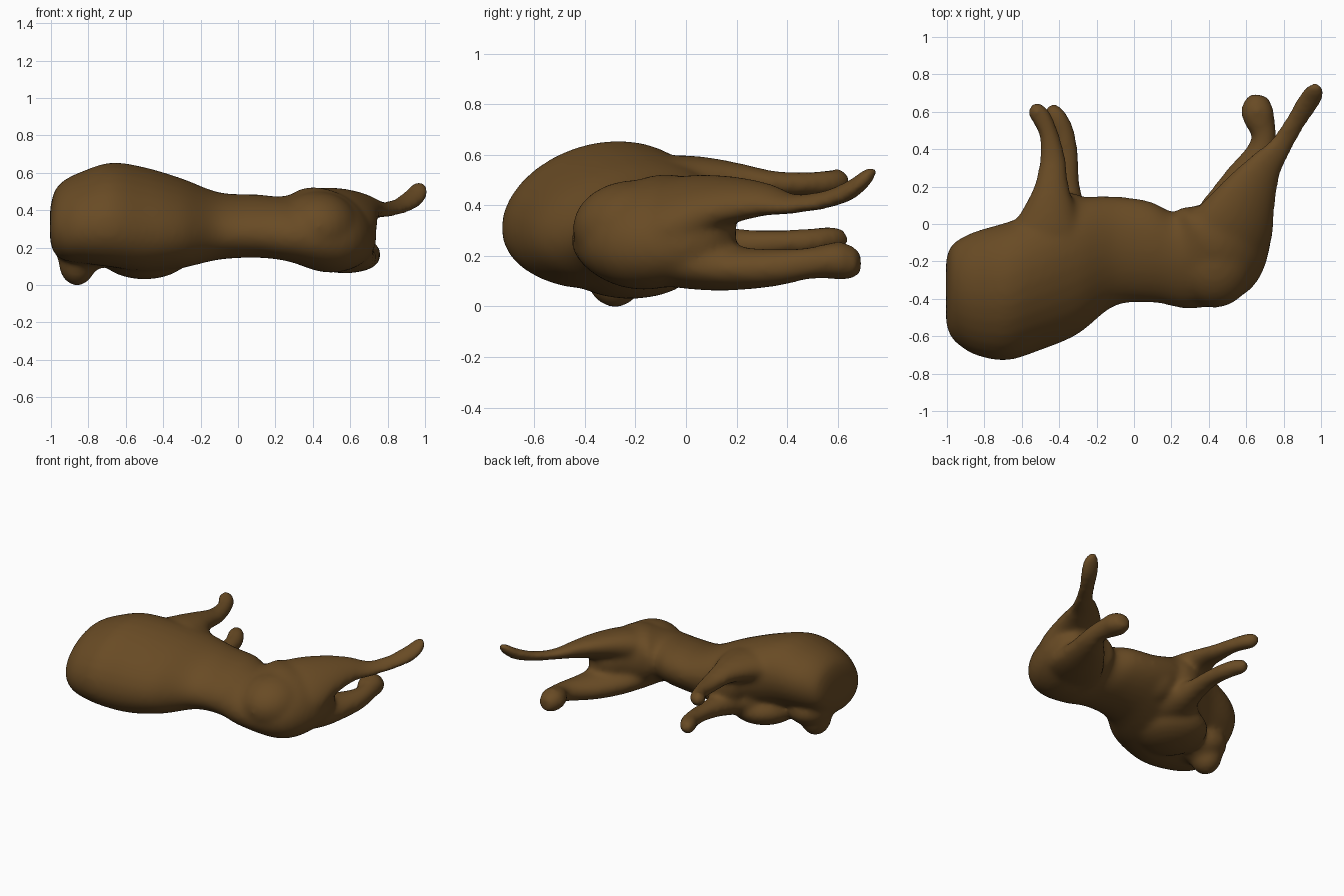
import bpy, bmesh, math
from mathutils import Vector

bm = bmesh.new()


def catmull(p, steps=5):
    """Smoothly resample a list of section tuples."""
    p = [Vector(q) for q in p]
    out = []
    for i in range(len(p) - 1):
        a, b, c, d = p[max(i - 1, 0)], p[i], p[i + 1], p[min(i + 2, len(p) - 1)]
        for s in range(steps):
            t = s / steps
            out.append(b + (c - a) * (t / 2) + (2 * a - 5 * b + 4 * c - d) * (t * t / 2)
                       + (3 * b - a - 3 * c + d) * (t ** 3 / 2))
    return out + [p[-1]]


def loft(sections, n=28, shear=0.0):
    """Loft ellipses (x, y, z, half width, half height[, heading]); shear leans the top sideways."""
    secs = catmull(sections)
    rings = []
    for i, s in enumerate(secs):
        a, b = secs[max(i - 1, 0)], secs[min(i + 1, len(secs) - 1)]
        tan = Vector((b[0] - a[0], b[1] - a[1], 0)).normalized()
        if len(s) > 5:
            h = math.radians(s[5])
            tan = Vector((math.cos(h), math.sin(h), 0))
        side = Vector((-tan.y, tan.x, 0))
        ring = []
        for k in range(n):
            t = 2 * math.pi * k / n
            c, u = math.cos(t), math.sin(t)
            pos = Vector(s[:3]) + side * s[3] * (c + shear * u) + Vector((0, 0, s[4] * u))
            ring.append(bm.verts.new(pos))
        rings.append(ring)
    for r, q in zip(rings, rings[1:]):
        for k in range(n):
            bm.faces.new((r[k], r[(k + 1) % n], q[(k + 1) % n], q[k]))
    bm.faces.new(rings[0][::-1])
    bm.faces.new(rings[-1])


def blob(loc, size):
    r = bmesh.ops.create_uvsphere(bm, u_segments=24, v_segments=14, radius=1)
    for v in r['verts']:
        v.co = Vector([l + s * c for l, s, c in zip(loc, size, v.co)])


# Torso: broad chest, narrow waist, curling into the hips
loft([(-1.005, -.36, .32, .17, .09, 0), (-.98, -.36, .335, .235, .17, 0), (-.93, -.365, .345, .28, .215, 0),
      (-.84, -.37, .36, .325, .245, 0), (-.68, -.36, .375, .36, .28, 0), (-.5, -.30, .35, .365, .28, 0),
      (-.3, -.225, .33, .355, .24, 0), (-.1, -.145, .315, .285, .18, 0), (.1, -.15, .315, .265, .17, 3),
      (.26, -.195, .30, .255, .175, 10), (.44, -.13, .295, .28, .23, 40),
      (.55, .02, .29, .2, .19, 65), (.59, .13, .29, .13, .12, 75), (.605, .19, .29, .05, .05, 75)], shear=0.24)

# Upper hind leg tapering to the long raised foot
loft([(.42, -.2, .34, .2, .15), (.53, -.02, .36, .2, .16), (.61, .15, .41, .145, .105),
      (.695, .30, .42, .09, .068), (.78, .41, .405, .06, .042), (.86, .54, .42, .051, .04),
      (.93, .65, .46, .056, .048), (.97, .71, .505, .05, .046), (.995, .745, .53, .024, .024)], shear=0.45)

# Lower hind leg
loft([(.44, -.15, .22, .22, .13), (.54, .05, .17, .19, .105), (.61, .22, .15, .14, .085),
      (.68, .38, .155, .085, .072), (.695, .48, .17, .067, .064), (.67, .56, .18, .085, .07),
      (.66, .62, .18, .088, .077), (.67, .69, .17, .05, .05)])

# Upper front leg
loft([(-.5, -.25, .40, .17, .1), (-.47, -.08, .48, .2, .11), (-.45, .06, .50, .15, .093),
      (-.44, .2, .505, .095, .065), (-.435, .35, .485, .07, .052), (-.455, .48, .485, .053, .048),
      (-.495, .57, .49, .054, .053), (-.53, .61, .495, .049, .049), (-.555, .63, .495, .022, .025)])

# Lower front leg
loft([(-.42, -.25, .25, .17, .1), (-.39, -.08, .24, .2, .12), (-.37, .06, .235, .125, .095),
      (-.365, .2, .24, .078, .067), (-.36, .36, .25, .063, .054), (-.375, .48, .255, .06, .053),
      (-.41, .56, .265, .059, .053), (-.44, .61, .265, .046, .046), (-.455, .635, .265, .02, .025)])

# Fleshy webs where the front legs meet the chest and waist
blob((-.36, .03, .37), (.15, .14, .17))
blob((-.2, -.06, .33), (.17, .2, .16))

# Lump under the chest end, shoulder bulge below, hip bulge
blob((-.86, -.28, .12), (.1, .115, .125))
blob((-.82, -.28, .19), (.16, .18, .12))
blob((-.5, -.22, .16), (.24, .26, .13))
blob((.43, -.2, .31), (.22, .25, .19))

mesh = bpy.data.meshes.new("reclining_animal_body")
bmesh.ops.recalc_face_normals(bm, faces=bm.faces)
bm.to_mesh(mesh)
bm.free()
body = bpy.data.objects.new("reclining_animal_body", mesh)
bpy.context.collection.objects.link(body)

# Brown hide
mat = bpy.data.materials.new("brown_hide")
mat.diffuse_color = (.14, .07, .018, 1)
mesh.materials.append(mat)

# Fuse the parts into one soft skin
rm = body.modifiers.new("fuse", 'REMESH')
rm.mode = 'VOXEL'
rm.voxel_size = 0.016
rm.use_smooth_shade = True
sm = body.modifiers.new("soften", 'SMOOTH')
sm.factor = 0.5
sm.iterations = 18
